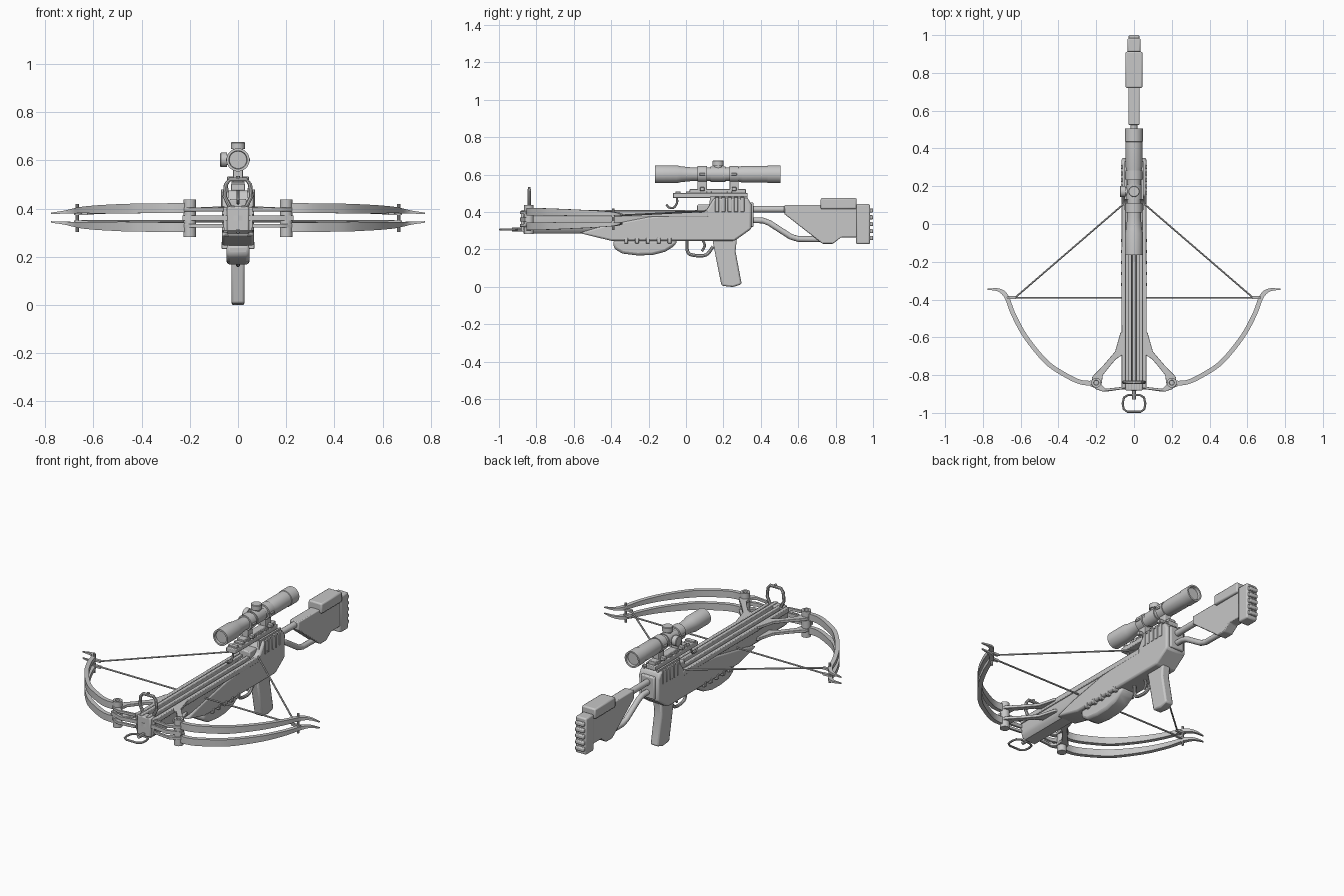
import bpy, bmesh, math
from mathutils import Vector

if "Cube" in bpy.data.objects:
    bpy.data.objects.remove(bpy.data.objects["Cube"])

grey = bpy.data.materials.new("light_gunmetal_grey")
grey.diffuse_color = (0.57, 0.57, 0.57, 1)
grey.use_nodes = True
grey.node_tree.nodes["Principled BSDF"].inputs["Base Color"].default_value = grey.diffuse_color


def finish(name, bm, bevel=0.0, angle=35):
    bmesh.ops.recalc_face_normals(bm, faces=bm.faces)
    me = bpy.data.meshes.new(name)
    bm.to_mesh(me)
    bm.free()
    ob = bpy.data.objects.new(name, me)
    bpy.context.collection.objects.link(ob)
    me.materials.append(grey)
    bpy.ops.object.select_all(action='DESELECT')
    bpy.context.view_layer.objects.active = ob
    ob.select_set(True)
    bpy.ops.object.shade_smooth_by_angle(angle=math.radians(angle))
    if bevel:
        m = ob.modifiers.new("edge_bevel", 'BEVEL')
        m.width, m.segments, m.limit_method = bevel, 2, 'ANGLE'
    return ob


def loft(name, rings, bevel=0.0, closed=False):
    """Skin a list of equal-length rings of points."""
    bm = bmesh.new()
    vs = [[bm.verts.new(p) for p in r] for r in rings]
    n, k = len(rings[0]), len(rings)
    for a in range(k if closed else k - 1):
        for i in range(n):
            j, b = (i + 1) % n, (a + 1) % k
            bm.faces.new((vs[a][i], vs[a][j], vs[b][j], vs[b][i]))
    if not closed:
        bm.faces.new(vs[0])
        bm.faces.new(vs[-1])
    return finish(name, bm, bevel)


def side(name, prof, hw, x=0.0, bevel=0.0):
    """Side profile (y, z) extruded across x."""
    return loft(name, [[(x + s * hw, y, z) for y, z in prof] for s in (-1, 1)], bevel)


def plate(name, prof, z0, z1, bevel=0.0):
    """Top profile (x, y) extruded in z."""
    return loft(name, [[(x, y, z) for x, y in prof] for z in (z0, z1)], bevel)


def box(name, x0, x1, y0, y1, z0, z1, bevel=0.0):
    return plate(name, [(x0, y0), (x1, y0), (x1, y1), (x0, y1)], z0, z1, bevel)


def lathe(name, prof, origin, axis, seg=24):
    """Turned part: (distance along axis, radius) pairs."""
    ax, o = Vector(axis), Vector(origin)
    u = ax.orthogonal().normalized()
    v = ax.cross(u)
    ang = [2 * math.pi * i / seg for i in range(seg)]
    return loft(name, [[o + ax * d + (u * math.cos(a) + v * math.sin(a)) * r for a in ang]
                       for d, r in prof])


def tube(name, pts, r, seg=8, closed=False):
    """Round rod swept along a path."""
    pts = [Vector(p) for p in pts]
    n, rings = len(pts), []
    ref = None
    for i, p in enumerate(pts):
        a = pts[i - 1] if (i or closed) else p
        b = pts[(i + 1) % n] if (i < n - 1 or closed) else p
        t = (b - a).normalized()
        ref = t.orthogonal() if ref is None else ref
        u = (ref - t * ref.dot(t)).normalized()
        ref, v = u, t.cross(u)
        rings.append([p + (u * math.cos(2 * math.pi * k / seg) + v * math.sin(2 * math.pi * k / seg)) * r
                      for k in range(seg)])
    return loft(name, rings, closed=closed)


def smooth(pts, sub=5):
    """Catmull-Rom points through a short path."""
    P = [Vector(p) for p in pts]
    P = [2 * P[0] - P[1]] + P + [2 * P[-1] - P[-2]]
    out = []
    for i in range(1, len(P) - 2):
        a, b, c, d = P[i - 1:i + 3]
        for k in range(sub):
            t = k / sub
            out.append(0.5 * (2 * b + (c - a) * t + (2 * a - 5 * b + 4 * c - d) * t * t
                              + (3 * b - a - 3 * c + d) * t ** 3))
    return out + [P[-2]]


# Fore stock: rounded underside, flat top with arrow groove
sec = [(-.06, .39), (-.06, .325), (-.052, .302), (-.035, .286), (.035, .286), (.052, .302), (.06, .325),
       (.06, .39), (.012, .39), (.007, .375), (-.007, .375), (-.012, .39)]
loft("fore_stock", [[(x, y, z) for x, z in sec] for y in (-.87, .12)])
for s in (-1, 1):
    box("arrow_rail", s * .012, s * .033, -.88, .12, .385, .412, .003)
    box("side_rail", s * .045, s * .067, -.87, .12, .375, .405, .004)
box("nose_block", -.045, .045, -.882, -.83, .295, .408, .006)

# Receiver and lower stock
side("receiver", [(-.57, .288), (-.40, .246), (.26, .246), (.35, .31), (.35, .44), (.33, .475),
                  (.15, .475), (.11, .41), (.08, .40), (-.20, .375), (-.43, .33)], .066, bevel=.01)
for s in (-1, 1):
    for i in range(5):
        box("receiver_slat", s * .060, s * .070, .155 + i * .034, .176 + i * .034, .40, .48, .003)
    for i in range(5):
        box("stock_tooth", s * .03, s * .068, -.33 + i * .058, -.31 + i * .058, .232, .262, .003)
box("receiver_cap", -.045, .045, .33, .362, .32, .45, .006)
side("fore_grip", [(-.39, .25), (-.385, .205), (-.34, .178), (-.26, .168), (-.18, .17),
                   (-.11, .188), (-.06, .22), (-.045, .25)], .048, bevel=.014)

# Pistol grip, trigger and guard
side("pistol_grip", [(.14, .26), (.272, .26), (.265, .19), (.298, .014), (.25, -.001), (.19, .006),
                     (.165, .13)], .027, bevel=.009)
guard = smooth([(0, .005, .25), (0, .008, .19), (0, .035, .17), (0, .105, .17), (0, .145, .215)])
tube("trigger_guard", guard, .009)
tube("trigger", smooth([(0, .09, .25), (0, .10, .22), (0, .085, .19)]), .007)

# Shoulder stock
tube("upper_stock_tube", [(0, .33, .415), (0, .62, .415)], .018, 16)
tube("lower_stock_tube", [(0, .33, .357), (0, .41, .355), (0, .445, .342), (0, .56, .268),
                          (0, .60, .256), (0, .76, .254)], .016, 12)
side("shoulder_stock", [(.525, .437), (.915, .437), (.915, .265), (.83, .265), (.785, .23), (.73, .23),
                        (.525, .39)], .03, bevel=.005)
box("cheek_pad", -.045, .045, .72, .912, .415, .475, .008)
box("butt_plate", -.035, .035, .91, .984, .228, .443, .008)
for i in range(5):
    box("butt_ridge", -.028, .028, .97, 1.0, .250 + i * .037, .272 + i * .037, .005)

# Scope rail and mounts
box("scope_rail_base", -.03, .03, -.07, .33, .475, .502, .004)
box("scope_rail_top", -.022, .022, .02, .32, .50, .522, .003)
for i in range(7):
    box("rail_tooth", -.028, .028, -.055 + i * .055, -.03 + i * .055, .50, .511, .002)
for s in (-1, 1):
    side("rail_leg", [(.12, .41), (.33, .41), (.33, .485), (.13, .485)], .006, s * .045)
tube("rail_hook", smooth([(0, -.05, .485), (0, -.048, .45), (0, -.065, .424), (0, -.09, .424),
                          (0, -.105, .44)]), .006)
ZS = .602
for y in (.062, .232):
    lathe("scope_ring", [(0, .045), (.05, .045)], (0, y, ZS), (0, 1, 0))
    box("ring_foot", -.02, .02, y, y + .05, .512, .57, .004)
    box("ring_clamp", -.05, .05, y + .01, y + .04, ZS - .006, ZS + .006, .003)
    box("ring_bolt", -.045, .045, y + .013, y + .037, .513, .533, .003)

# Scope body with recessed lenses
lathe("scope", [(.012, .036), (0, .038), (0, .048), (.115, .048), (.14, .042), (.20, .036), (.43, .036),
                (.47, .045), (.60, .045), (.602, .048), (.67, .048), (.67, .039), (.655, .036)],
      (0, -.165, ZS), (0, 1, 0), 32)
lathe("scope_saddle", [(0, .041), (.08, .041)], (0, .13, ZS), (0, 1, 0))
for nm, ax in (("elevation_turret", (0, 0, 1)), ("windage_turret", (-1, 0, 0))):
    lathe(nm, [(0, .022), (.045, .022), (.045, .030), (.071, .030), (.074, .027)], (0, .172, ZS), ax, 20)

# Front sight arch and foot stirrup
arch = [(-.035, .41), (-.055, .45), (-.05, .50), (-.035, .52), (.035, .52), (.05, .50), (.055, .45),
        (.035, .41)]
tube("front_sight", [(x, -.838, z) for x, z in arch], .009)
lathe("sight_bead", [(0, .008), (.017, .008)], (0, -.838, .518), (0, 0, 1), 10)
loop = [(-.03, -.905), (-.053, -.918), (-.060, -.95), (-.055, -.98), (-.035, -.994), (.035, -.994),
        (.055, -.98), (.060, -.95), (.053, -.918), (.03, -.905)]
tube("foot_stirrup", [(x, y, .306) for x, y in loop], .006, closed=True)
tube("stirrup_peg", [(0, -.86, .306), (0, -.93, .306)], .010)

# Limbs, riser arms and posts on both sides
path = smooth([(.19, -.84, 0), (.28, -.838, 0), (.38, -.79, 0), (.47, -.725, 0), (.575, -.595, 0),
               (.64, -.475, 0), (.675, -.385, 0), (.715, -.350, 0), (.775, -.345, 0)], 4)
for s in (-1, 1):
    for up in (1, -1):
        rings = []
        for i, p in enumerate(path):
            t = i / (len(path) - 1)
            d = (path[min(i + 1, len(path) - 1)] - path[max(i - 1, 0)]).normalized()
            nrm = Vector((-d.y, d.x, 0)) * (.012 - .045 * max(0, t - .8))
            zc = .3625 + up * (.040 - .022 * t * t)
            h = .003 + .017 * min(1, (1 - t) * 1.6)
            rings.append([(s * (p + nrm * a).x, (p + nrm * a).y, zc + b * h)
                          for a, b in ((-1, -1), (1, -1), (1, 1), (-1, 1))])
        loft("limb", rings)
        # Riser arm: an open loop of two struts
        zc = .3625 + up * .034
        arm = [(.055, -.57), (.072, -.575), (.10, -.675), (.16, -.745), (.222, -.81), (.225, -.855),
               (.20, -.875), (.165, -.887), (.06, -.875), (.06, -.862), (.15, -.872), (.172, -.85),
               (.165, -.80), (.125, -.75), (.095, -.715), (.055, -.69)]
        plate("riser_arm", [(s * x, y) for x, y in arm], zc - .008, zc + .008, .002)
    plate("riser_bridge", [(0, -.885), (s * .06, -.875), (s * .15, -.888), (s * .23, -.86),
                           (s * .23, -.84), (s * .15, -.872), (0, -.86)], .350, .371)
    lathe("limb_pivot", [(0, .026), (.154, .026), (.154, .014), (.148, .012)], (s * .2, -.84, .283),
          (0, 0, 1), 20)
    lathe("string_post", [(0, .007), (.115, .007)], (s * .667, -.39, .303), (0, 0, 1), 10)
    for z in (.345, .38):
        box("string_clip", s * .625, s * .68, -.398, -.382, z - .006, z + .006)
    # Drawn string
    tube("bow_string", [(s * .63, -.39, .38), (s * .05, .11, .405), (0, .115, .405)], .005, 6)
tube("cable", [(-.65, -.39, .347), (.65, -.39, .347)], .005, 6)
box("string_latch", -.035, .035, .06, .13, .39, .44, .006)
